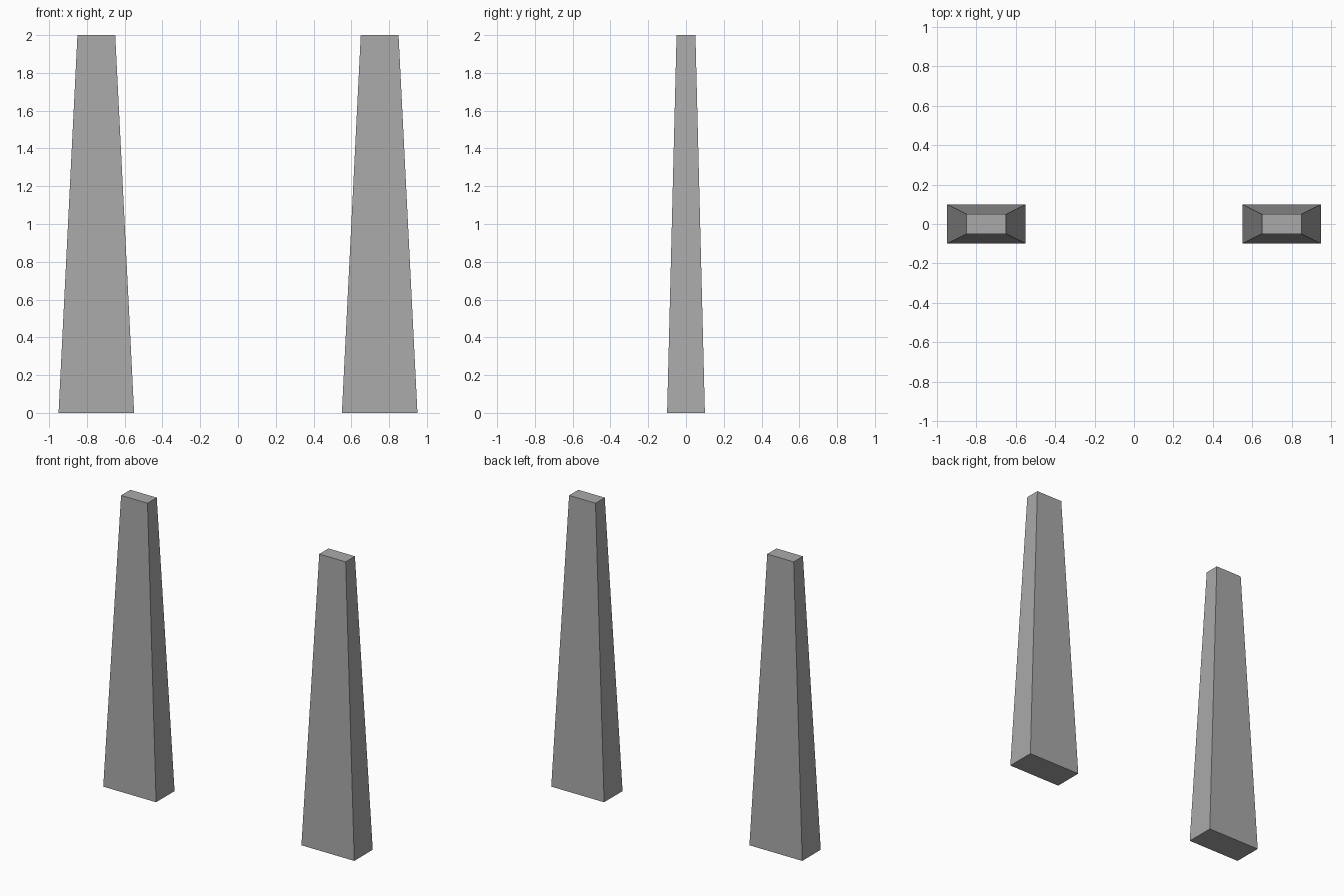
import bpy
import bmesh

if "Cube" in bpy.data.objects:
    bpy.data.objects.remove(bpy.data.objects["Cube"])

# One plain grey for both pillars
grey = bpy.data.materials.new("grey")
grey.diffuse_color = (0.4, 0.4, 0.4, 1.0)
grey.use_nodes = True
grey.node_tree.nodes["Principled BSDF"].inputs["Base Color"].default_value = grey.diffuse_color


def tapered_pillar(name, x, base, top, height):
    """Four-sided pillar on the ground, narrowing from base to top size."""
    bm = bmesh.new()
    bmesh.ops.create_cube(bm, size=1.0)
    for v in bm.verts:
        size = top if v.co.z > 0 else base
        v.co.x *= size[0]
        v.co.y *= size[1]
        v.co.z = (v.co.z + 0.5) * height
    mesh = bpy.data.meshes.new(name)
    bm.to_mesh(mesh)
    bm.free()
    mesh.materials.append(grey)
    obj = bpy.data.objects.new(name, mesh)
    obj.location.x = x
    bpy.context.collection.objects.link(obj)
    return obj


# Matching pillars on the left and right
for name, x in (("left_pillar", -0.75), ("right_pillar", 0.75)):
    tapered_pillar(name, x, base=(0.4, 0.2), top=(0.2, 0.1), height=2.0)
